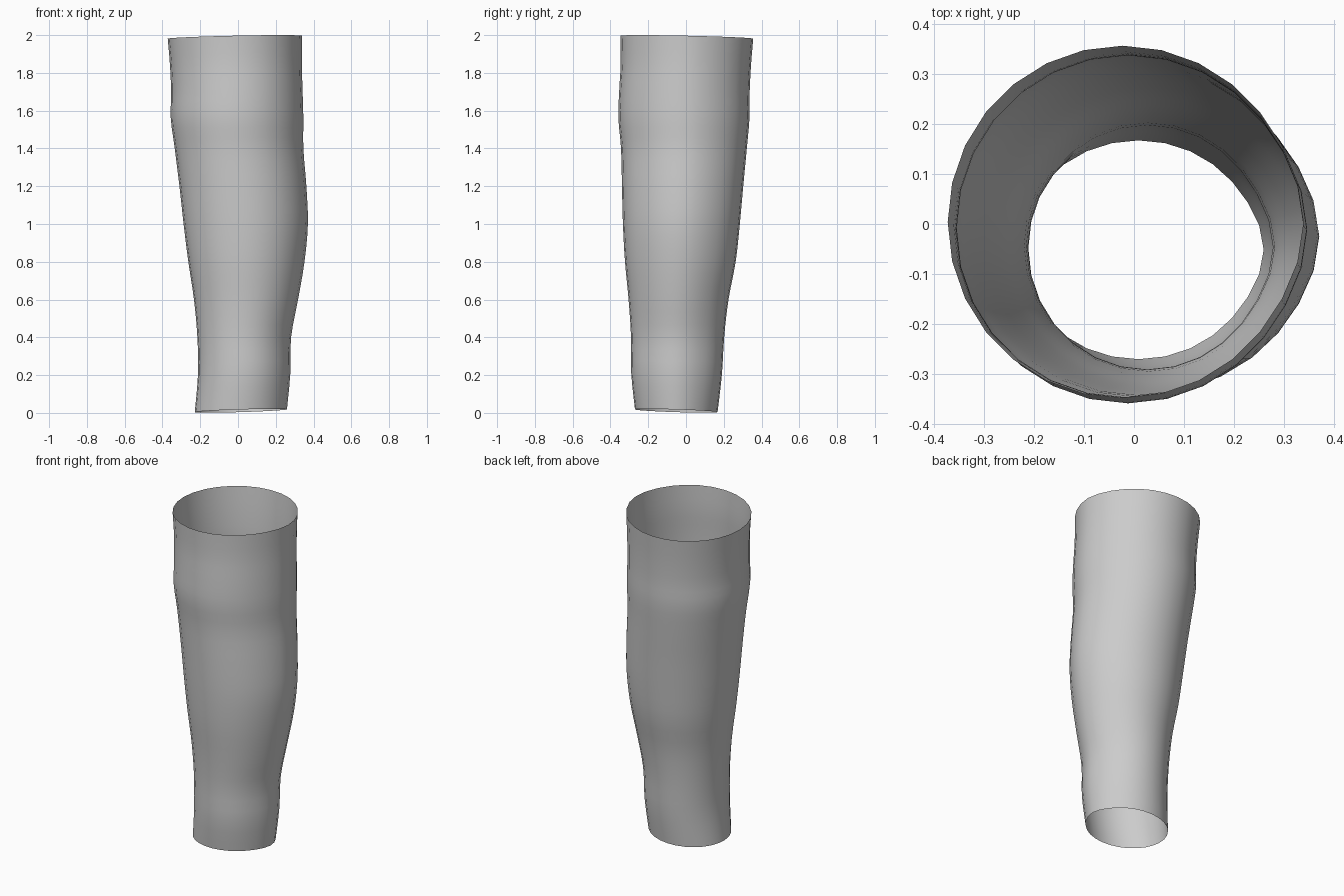
import bpy, bmesh, math

if "Cube" in bpy.data.objects:
    bpy.data.objects.remove(bpy.data.objects["Cube"])

SIDES, STEPS = 28, 3

# Sleeve outline: height, left x, right x, front y, back y
PROFILE = [
    (0.00, -0.229, 0.259, -0.27, 0.167),
    (0.20, -0.212, 0.277, -0.290, 0.190),
    (0.40, -0.215, 0.281, -0.291, 0.202),
    (0.60, -0.233, 0.318, -0.304, 0.225),
    (0.80, -0.263, 0.352, -0.323, 0.263),
    (1.00, -0.288, 0.370, -0.334, 0.285),
    (1.20, -0.310, 0.362, -0.339, 0.303),
    (1.40, -0.335, 0.346, -0.344, 0.322),
    (1.56, -0.356, 0.346, -0.358, 0.336),
    (1.70, -0.354, 0.342, -0.354, 0.337),
    (1.85, -0.360, 0.338, -0.346, 0.344),
    (2.00, -0.372, 0.339, -0.348, 0.356),
]


def spline(a, b, c, d, t):
    return 0.5 * (2 * b + (c - a) * t + (2 * a - 5 * b + 4 * c - d) * t ** 2
                  + (3 * b - a - 3 * c + d) * t ** 3)


# Smoothly resampled rows
rows = []
last = len(PROFILE) - 1
for i in range(last):
    quad = [PROFILE[min(max(i + k, 0), last)] for k in (-1, 0, 1, 2)]
    for s in range(STEPS):
        rows.append([spline(*vals, s / STEPS) for vals in zip(*quad)])
rows.append(list(PROFILE[-1]))

# Open tube with a slight ridge on the right and gently tilted rims
bm = bmesh.new()
rings = []
RIDGE = 0.012
for z, x0, x1, y0, y1 in rows:
    x1 -= RIDGE
    cx, rx, cy, ry = (x0 + x1) / 2, (x1 - x0) / 2, (y0 + y1) / 2, (y1 - y0) / 2
    ring = []
    for k in range(SIDES):
        a = 2 * math.pi * k / SIDES
        c, s = math.cos(a), math.sin(a)
        x = cx + rx * c + RIDGE * max(0, c) ** 12
        low = 0.011 + 0.010 * math.cos(a + math.pi / 4)
        high = -0.011 + 0.011 * math.cos(a + math.pi / 4)
        tilt = low * max(0, 1 - z / 0.4) + high * max(0, (z - 1.6) / 0.4)
        ring.append(bm.verts.new((x, cy + ry * s, z + tilt)))
    rings.append(ring)
for lower, upper in zip(rings, rings[1:]):
    for k in range(SIDES):
        n = (k + 1) % SIDES
        bm.faces.new((lower[k], lower[n], upper[n], upper[k]))
for f in bm.faces:
    f.smooth = True

mesh = bpy.data.meshes.new("sleeve")
bm.to_mesh(mesh)
bm.free()
bpy.context.collection.objects.link(bpy.data.objects.new("sleeve", mesh))
